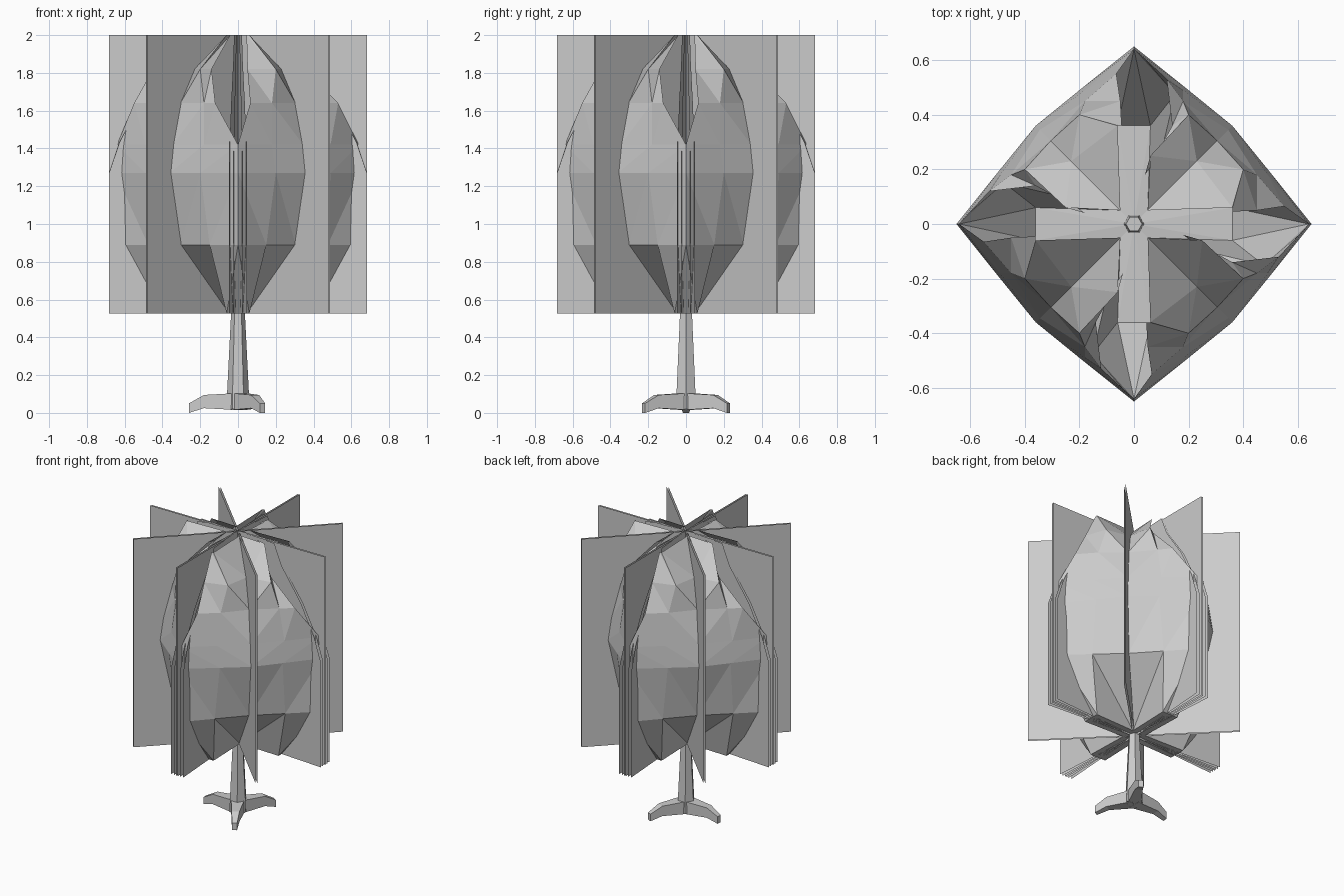
import bpy
from math import sin, cos, pi, radians

if "Cube" in bpy.data.objects:
    bpy.data.objects.remove(bpy.data.objects["Cube"])


def make(name, verts, faces):
    me = bpy.data.meshes.new(name)
    me.from_pydata(verts, [], faces)
    me.validate()
    ob = bpy.data.objects.new(name, me)
    bpy.context.collection.objects.link(ob)
    return ob


def spin(p, a):
    x, y, z = p
    return (x * cos(a) - y * sin(a), x * sin(a) + y * cos(a), z)


# Trunk: tapered six-sided column running up into the crown
rings = [(0.06, 0.02), (0.058, 0.1), (0.037, 0.52), (0.03, 0.75)]
n = 6
verts = [(r * cos(2 * pi * i / n), r * sin(2 * pi * i / n), z)
         for r, z in rings for i in range(n)]
faces = [(k * n + i, k * n + (i + 1) % n, (k + 1) * n + (i + 1) % n, (k + 1) * n + i)
         for k in range(len(rings) - 1) for i in range(n)]
faces += [tuple(range(n))[::-1], tuple(range((len(rings) - 1) * n, len(rings) * n))]
make("trunk", verts, faces)

# Three arched roots: side profile given a tapering width
profile = [(0.0, 0.105), (0.18, 0.095), (0.26, 0.05), (0.26, 0.0), (0.18, 0.025), (0.0, 0.015)]
m = len(profile)
for k in range(3):
    a = pi / 3 + k * 2 * pi / 3
    verts = [spin((r, s * (0.045 - 0.11 * r), z), a) for s in (-1, 1) for r, z in profile]
    faces = [(i, (i + 1) % m, m + (i + 1) % m, m + i) for i in range(m)]
    faces += [tuple(range(m))[::-1], tuple(range(m, 2 * m))]
    make(f"root_{k + 1}", verts, faces)

# Leaf cards: four tall sheets crossing on the axis, each doubled
R, Z0, Z1 = 0.684, 0.525, 2.0
for k in range(4):
    for side in (-0.006, 0.006):
        verts = [spin(p, k * pi / 4) for p in
                 ((-R, side, Z0), (R, side, Z0), (R, side, Z1), (-R, side, Z1))]
        make(f"leaf_card_{k + 1}", verts, [(0, 1, 2, 3)])

# Narrow fan of lower cards beside each axis card
fan = [(0, 0.525), (0.684, 0.525), (0.684, 1.27), (0.63, 1.43), (0.52, 1.64), (0.36, 1.86), (0.3, 2.0), (0, 2.0)]
for k in range(4):
    for d in (-4, -2, 2, 4):
        verts = [spin((r, 0, z), k * pi / 2 + radians(d)) for r, z in fan]
        make(f"leaf_fan_{k + 1}", verts, [tuple(range(len(fan)))])

# Crown: shell quarters of five columns, with valleys on the diagonals
# and bent slits open along the axes at the top
levels = [2.0, 1.82, 1.64, 1.42, 1.27, 0.89, 0.525]
edge_a = [(0.36, 0.045), (0.45, 0.05), (0.55, 0.065), (0.64, 0), (0.65, 0), (0.64, 0), (0.36, 0)]
mid = [(0.36, 0.06), (0.40, 0.20), (0.45, 0.18), (0.49, 0.18), (0.49, 0.20), (0.475, 0.15), (0.36, 0.06)]
diag = [(0.05, 0.05), (0.23, 0.23), (0.305, 0.305), (0.345, 0.345), (0.36, 0.36), (0.305, 0.305), (0.05, 0.05)]
edge_b = [(0.04, 0.18), (0.14, 0.36), (0.12, 0.53), (0, 0.64), (0, 0.65), (0, 0.64), (0, 0.36)]
mid_b = [(0.06, 0.25)] + [(max(y, 0.06), x) for x, y in mid[1:]]
L = len(levels)
for k in range(4):
    cols = [(x, y, z) for col in (edge_a, mid, diag, mid_b, edge_b)
            for (x, y), z in zip(col, levels)]
    faces = []
    for c in range(4):
        for i in range(L - 1):
            q = [c * L + i, c * L + i + 1, (c + 1) * L + i + 1, (c + 1) * L + i]
            if c < 2:
                faces += [(q[0], q[1], q[2]), (q[0], q[2], q[3])]
            else:
                faces += [(q[0], q[1], q[3]), (q[1], q[2], q[3])]
    # close the underside towards the trunk
    hub = len(cols)
    cols.append((0, 0, 0.53))
    faces += [(c * L + L - 1, hub, (c + 1) * L + L - 1) for c in range(4)]
    make(f"crown_quarter_{k + 1}", [spin(p, k * pi / 2) for p in cols], faces)
